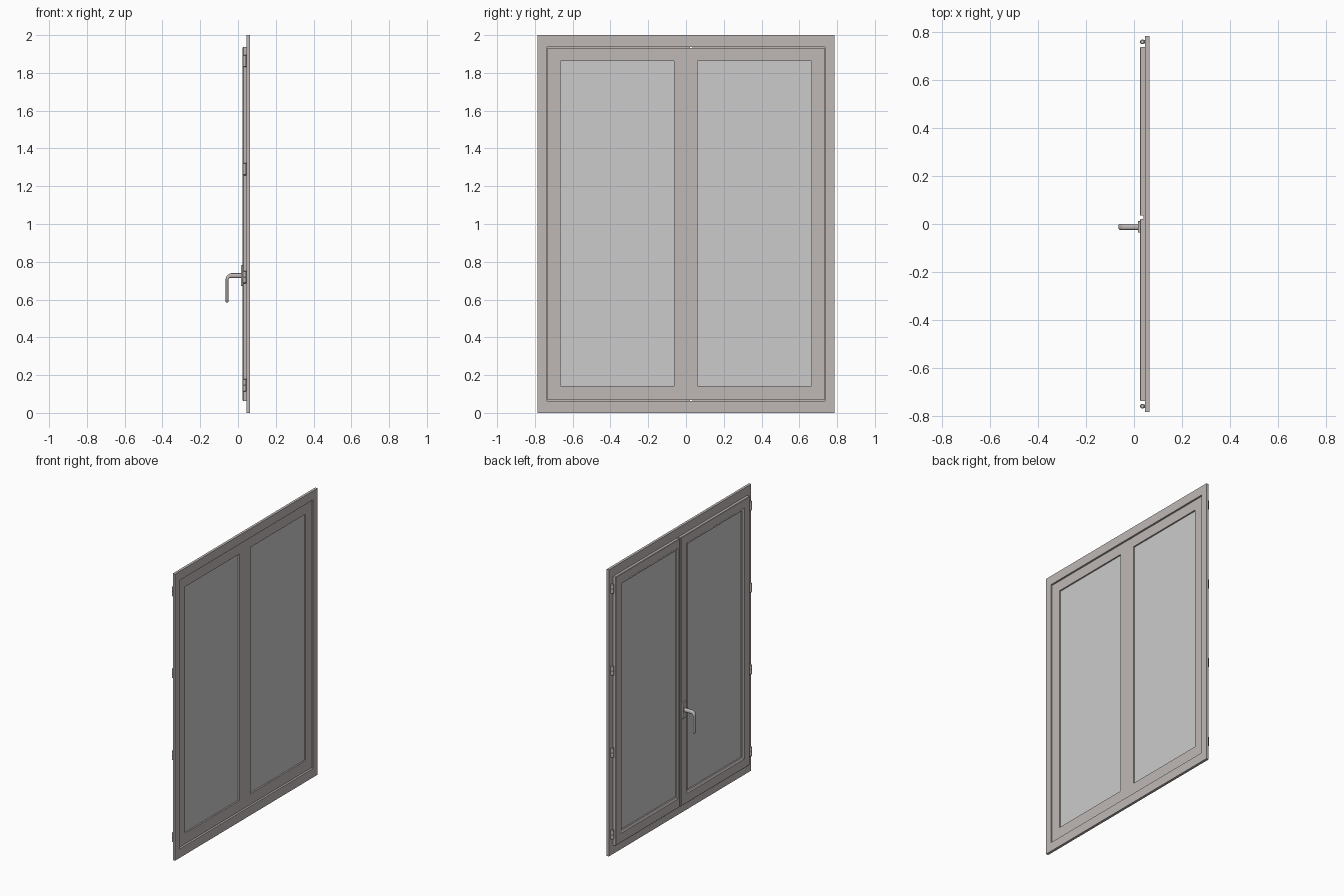
import bpy, bmesh, math

if "Cube" in bpy.data.objects:
    bpy.data.objects.remove(bpy.data.objects["Cube"])

# Materials
paint = bpy.data.materials.new("warm_grey_paint")
paint.diffuse_color = (0.52, 0.485, 0.47, 1)
paint.use_nodes = True
paint.node_tree.nodes["Principled BSDF"].inputs["Base Color"].default_value = paint.diffuse_color


def finish(name, bm, mat=paint, smooth=False):
    bmesh.ops.recalc_face_normals(bm, faces=bm.faces)
    me = bpy.data.meshes.new(name)
    bm.to_mesh(me)
    bm.free()
    ob = bpy.data.objects.new(name, me)
    bpy.context.collection.objects.link(ob)
    if mat:
        me.materials.append(mat)
    if smooth:
        bpy.ops.object.select_all(action='DESELECT')
        ob.select_set(True)
        bpy.context.view_layer.objects.active = ob
        bpy.ops.object.shade_smooth_by_angle(angle=math.radians(40))
    return ob


def box(name, x, y, z, mat=paint, bevel=0):
    bm = bmesh.new()
    bmesh.ops.create_cube(bm, size=1)
    for v in bm.verts:
        v.co = [(a + b) / 2 + c * (b - a) for (a, b), c in zip((x, y, z), v.co)]
    ob = finish(name, bm, mat)
    if bevel:
        mod = ob.modifiers.new("bevel", 'BEVEL')
        mod.width, mod.segments = bevel, 2
    return ob


def loft(bm, rings, loop):
    """Skin vertex rings; loop joins the last ring to the first."""
    vs = [[bm.verts.new(p) for p in r] for r in rings]
    n = len(vs[0])
    pairs = list(zip(vs, vs[1:])) + ([(vs[-1], vs[0])] if loop else [])
    for a, b in pairs:
        for i in range(n):
            j = (i + 1) % n
            bm.faces.new((a[i], a[j], b[j], b[i]))
    if not loop:
        bm.faces.new(vs[0])
        bm.faces.new(vs[-1])


def mitred_ring(name, outer, inner, profile):
    """Rectangular ring; profile is (blend from outer to inner, x)."""
    rings = []
    for iy, iz in ((0, 2), (1, 2), (1, 3), (0, 3)):
        rings.append([(x, outer[iy] + t * (inner[iy] - outer[iy]),
                       outer[iz] + t * (inner[iz] - outer[iz])) for t, x in profile])
    bm = bmesh.new()
    loft(bm, rings, True)
    return finish(name, bm)


# Fixed outer frame
mitred_ring("outer_frame", (-0.785, 0.785, 0, 2), (-0.737, 0.737, 0.063, 1.937),
            [(0, 0.046), (0, 0.064), (1, 0.064), (1, 0.046)])

# Two sashes with rebated outer edges and sloped glazing beads
sash_profile = [(0, 0.045), (0, 0.028), (0.04, 0.025), (0.8, 0.025), (0.84, 0.028),
                (1, 0.032), (1, 0.056), (0.07, 0.056), (0.07, 0.045)]
for side, outer, inner in (
        ("left", (0.035, 0.739, 0.062, 1.938), (0.06, 0.665, 0.143, 1.863)),
        ("right", (-0.739, 0.02, 0.062, 1.938), (-0.665, -0.063, 0.143, 1.863))):
    mitred_ring(side + "_sash", outer, inner, sash_profile)
    box(side + "_glass", (0.041, 0.046), (inner[0] - 0.005, inner[1] + 0.005),
        (inner[2] - 0.005, inner[3] + 0.005), None)

# Meeting strip closing the gap between the sashes
box("meeting_strip", (0.04, 0.056), (0.0145, 0.0368), (0.068, 1.932))

# Hinges: knuckle barrel and leaf, four on each side
for s, side in ((1, "left"), (-1, "right")):
    for k in range(4):
        zc = 0.147 + k * 0.572
        bm = bmesh.new()
        prof = [(-0.033, 0.007), (-0.03, 0.01), (-0.001, 0.01), (0, 0.009),
                (0.001, 0.01), (0.03, 0.01), (0.033, 0.007)]
        loft(bm, [[(0.035 + r * math.cos(i * math.pi / 8), s * 0.76 + r * math.sin(i * math.pi / 8), zc + h)
                   for i in range(16)] for h, r in prof], False)
        finish(f"{side}_hinge_{k + 1}", bm, smooth=True)
        box(f"{side}_hinge_leaf_{k + 1}", (0.036, 0.047),
            sorted((s * 0.753, s * 0.767)), (zc - 0.03, zc + 0.03))

# Handle: rosette plate and bent lever
HY = -0.012
box("handle_plate", (0.016, 0.027), (HY - 0.024, HY + 0.024), (0.672, 0.782), bevel=0.003)

stations = [(0.02, 0.727, 0, 0.0125), (-0.035, 0.727, 0, 0.0125)]   # x, z, turn, half thickness
for i in range(1, 9):
    a = i / 8 * math.pi / 2
    stations.append((-0.035 - 0.0225 * math.sin(a), 0.7045 + 0.0225 * math.cos(a), a, 0.0125 - 0.005 * i / 8))
stations += [(-0.0575, 0.588, math.pi / 2, 0.0075), (-0.0575, 0.585, math.pi / 2, 0.005)]
rings = []
for x, z, a, h in stations:
    w = 0.0125 if h > 0.006 else 0.009
    ring = []
    for i in range(20):
        t = i * math.tau / 20
        c, s = math.cos(t), math.sin(t)
        # slightly squared oval section
        u = h * math.copysign(abs(s) ** 0.7, s)
        ring.append((x - u * math.sin(a), HY + w * math.copysign(abs(c) ** 0.7, c), z + u * math.cos(a)))
    rings.append(ring)
bm = bmesh.new()
loft(bm, rings, False)
finish("handle_lever", bm, smooth=True)
